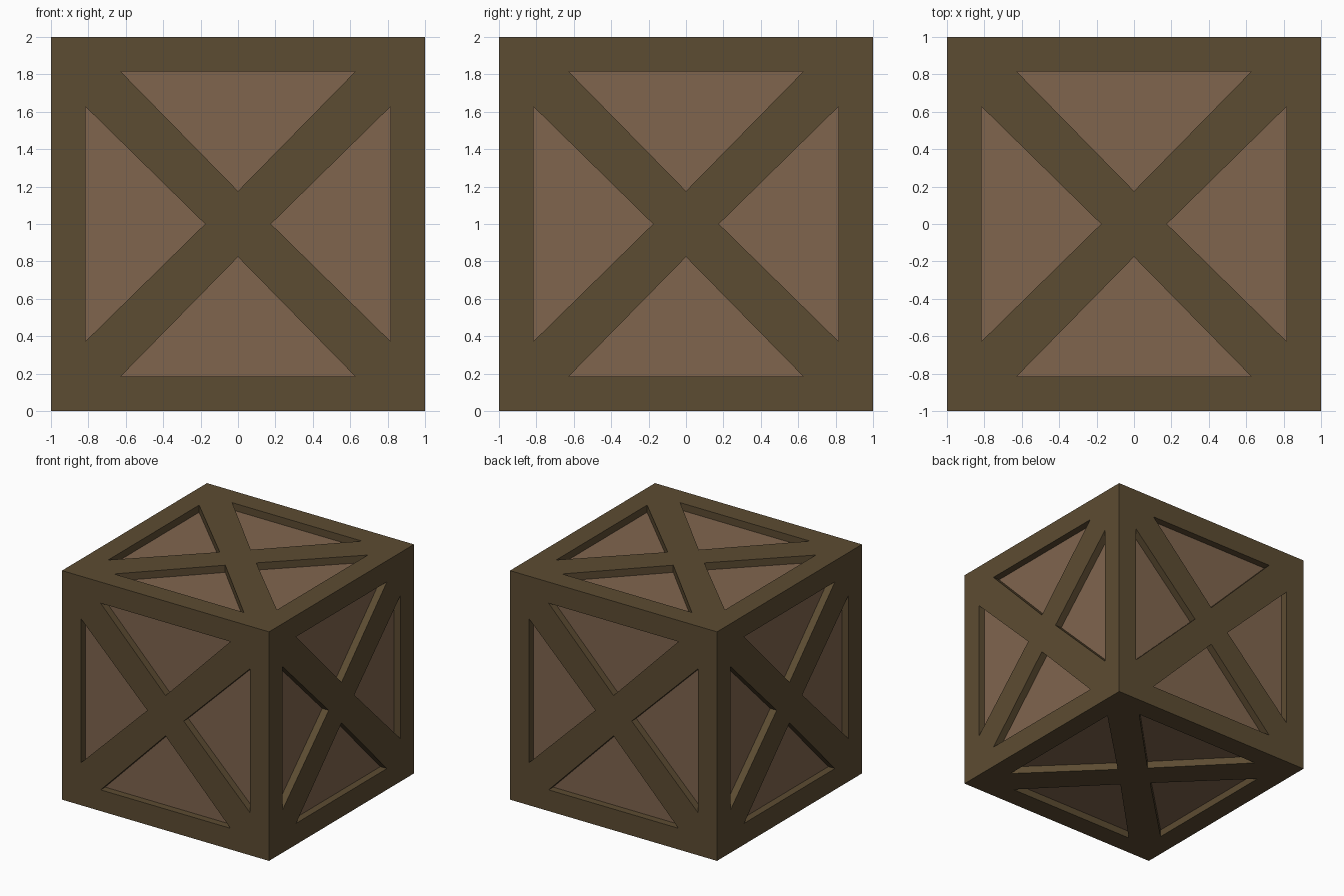
import bpy, bmesh
from math import radians
from mathutils import Matrix, Vector

if "Cube" in bpy.data.objects:
    bpy.data.objects.remove(bpy.data.objects["Cube"])

DEPTH = 0.063                 # recess depth of the panels
EDGE, HALF, TIP = 0.815, 0.627, 0.176   # triangle base distance, half width, tip distance


def material(name, rgb):
    m = bpy.data.materials.new(name)
    m.diffuse_color = (*rgb, 1)
    m.use_nodes = True
    m.node_tree.nodes["Principled BSDF"].inputs["Base Color"].default_value = m.diffuse_color
    return m


def finish(bm, name, mat):
    bmesh.ops.remove_doubles(bm, verts=bm.verts, dist=1e-4)
    bmesh.ops.translate(bm, verts=bm.verts, vec=(0, 0, 1))
    me = bpy.data.meshes.new(name)
    bm.to_mesh(me)
    bm.free()
    me.materials.append(mat)
    ob = bpy.data.objects.new(name, me)
    bpy.context.collection.objects.link(ob)


# Frame: six sides, each with a border, diagonal braces and recess walls
bm = bmesh.new()
sides = [Matrix.Rotation(radians(90 * i), 4, 'X') for i in range(4)]
sides += [Matrix.Rotation(radians(a), 4, 'Y') for a in (90, -90)]


def face(mat, pts):
    bm.faces.new([bm.verts.new(mat @ Vector(p)) for p in pts])


for side in sides:
    for k in range(4):
        m = side @ Matrix.Rotation(radians(90 * k), 4, 'Z')
        # border strip
        face(m, [(1, 1, 1), (-1, 1, 1), (-HALF, EDGE, 1), (HALF, EDGE, 1)])
        # diagonal brace
        face(m, [(1, 1, 1), (HALF, EDGE, 1), (0, TIP, 1), (TIP, 0, 1), (EDGE, HALF, 1)])
        # recess walls, facing into the opening
        tri = [(HALF, EDGE), (-HALF, EDGE), (0, TIP)]
        for i in range(3):
            a, b = tri[i], tri[(i + 1) % 3]
            face(m, [(*a, 1), (*b, 1), (*b, 1 - DEPTH), (*a, 1 - DEPTH)])
    # centre of the cross
    face(side, [(TIP, 0, 1), (0, TIP, 1), (-TIP, 0, 1), (0, -TIP, 1)])
finish(bm, "crate_frame", material("dark_wood", (0.108, 0.072, 0.032)))

# Panels: inner box showing through the openings
bm = bmesh.new()
bmesh.ops.create_cube(bm, size=2 * (1 - DEPTH))
finish(bm, "crate_panels", material("light_wood", (0.216, 0.13, 0.076)))
